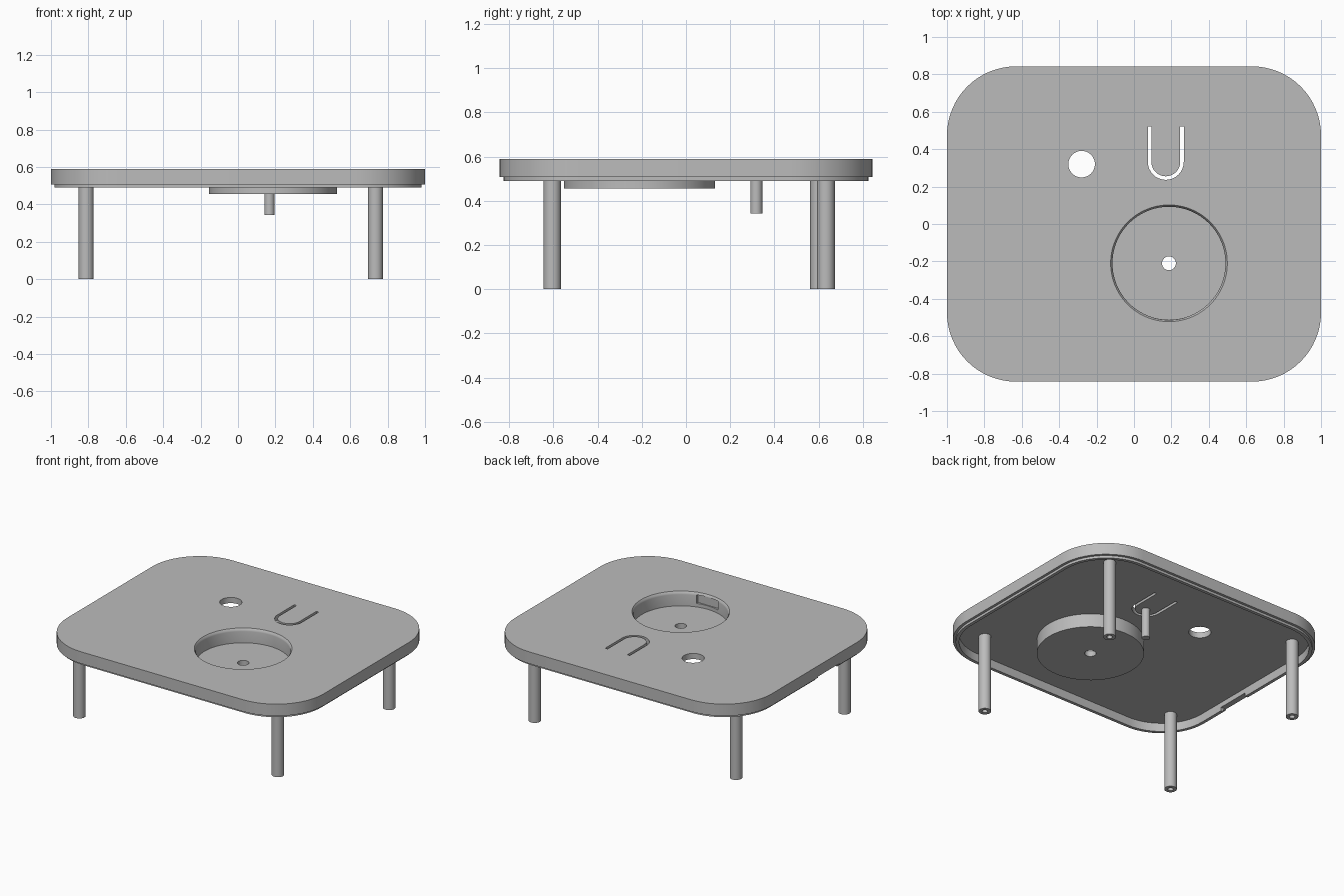
import bpy, bmesh, math
from math import cos, sin, pi

old = bpy.data.objects.get("Cube")
if old:
    bpy.data.objects.remove(old, do_unlink=True)

grey = bpy.data.materials.new("light grey plastic")
grey.use_nodes = True
shade = (0.5, 0.5, 0.5, 1)
grey.diffuse_color = shade
grey.node_tree.nodes["Principled BSDF"].inputs["Base Color"].default_value = shade


def finish(name, bm):
    bmesh.ops.recalc_face_normals(bm, faces=bm.faces)
    mesh = bpy.data.meshes.new(name)
    bm.to_mesh(mesh)
    bm.free()
    mesh.materials.append(grey)
    ob = bpy.data.objects.new(name, mesh)
    bpy.context.collection.objects.link(ob)
    return ob


def prism(name, outline, z0, z1):
    """Extrude a flat outline between two heights."""
    bm = bmesh.new()
    face = bm.faces.new([bm.verts.new((x, y, z0)) for x, y in outline])
    out = bmesh.ops.extrude_face_region(bm, geom=[face])
    for v in out["geom"]:
        if isinstance(v, bmesh.types.BMVert):
            v.co.z = z1
    return finish(name, bm)


def lathe(name, profile, x, y, sides=48):
    """Turn a radius/height profile, with both ends on the axis, about a vertical axis."""
    bm = bmesh.new()
    verts = [bm.verts.new((x + r, y, z)) for r, z in profile]
    edges = [bm.edges.new(pair) for pair in zip(verts, verts[1:])]
    bmesh.ops.spin(bm, geom=verts + edges, cent=(x, y, 0), axis=(0, 0, 1),
                   angle=2 * pi, steps=sides)
    bmesh.ops.remove_doubles(bm, verts=bm.verts, dist=0.0001)
    return finish(name, bm)


def cylinder(name, r, z0, z1, x, y, sides=48):
    return lathe(name, [(0, z0), (r, z0), (r, z1), (0, z1)], x, y, sides)


def arc(cx, cy, r, start, end, n=16):
    return [(cx + r * cos(start + (end - start) * i / n),
             cy + r * sin(start + (end - start) * i / n)) for i in range(n + 1)]


def rounded_plate(inset):
    """Outline of the body, moved inwards by inset."""
    r = 0.37
    pts = []
    for k, (sx, sy) in enumerate([(1, 1), (-1, 1), (-1, -1), (1, -1)]):
        pts += arc(sx * (1 - r), sy * (0.843 - r), r - inset, k * pi / 2, (k + 1) * pi / 2)
    return pts


def rectangle(x0, x1, y0, y1):
    return [(x0, y0), (x1, y0), (x1, y1), (x0, y1)]


def combine(target, other, operation):
    mod = target.modifiers.new(operation, "BOOLEAN")
    mod.operation = operation
    mod.solver = "EXACT"
    mod.object = other
    bpy.context.view_layer.objects.active = target
    bpy.ops.object.modifier_apply(modifier=mod.name)
    bpy.data.objects.remove(other, do_unlink=True)


def smooth(ob):
    bpy.ops.object.select_all(action="DESELECT")
    ob.select_set(True)
    bpy.context.view_layer.objects.active = ob
    bpy.ops.object.shade_smooth_by_angle(angle=math.radians(30))


top, under, skirt, rim = 0.59, 0.55, 0.507, 0.49
dish_x, dish_y = 0.187, -0.21

# Hollow lid with a stepped lip below the skirt
lid = prism("lid", rounded_plate(0), skirt, top)
combine(lid, prism("lip", rounded_plate(0.018), rim, skirt + 0.02), "UNION")
combine(lid, prism("cavity", rounded_plate(0.04), rim - 0.1, under), "DIFFERENCE")

# Notch in the lip on one side
combine(lid, prism("lip_notch", rectangle(-1.1, -0.9, -0.28, -0.04), 0.4, 0.515), "DIFFERENCE")

# Round dish sunk into the lid, with softened rim, small flat and centre hole
combine(lid, cylinder("dish_shell", 0.342, 0.455, 0.575, dish_x, dish_y, 96), "UNION")
bowl = [(0, rim), (0.302, rim), (0.302, 0.57), (0.304, 0.58), (0.312, top), (0.312, 0.7), (0, 0.7)]
combine(lid, lathe("dish_bowl", bowl, dish_x, dish_y, 96), "DIFFERENCE")
combine(lid, prism("dish_flat", rectangle(0.1, 0.27, -0.519, -0.4), 0.515, 0.575), "DIFFERENCE")
combine(lid, cylinder("dish_hole", 0.037, 0.4, 0.7, dish_x, dish_y), "DIFFERENCE")

# Round opening through the lid
combine(lid, cylinder("opening", 0.071, 0.4, 0.7, -0.28, 0.32), "DIFFERENCE")

# U-shaped slot that frees a springy button
ux, uy, end = 0.17, 0.332, 0.52
outer = [(ux - 0.096, end)] + arc(ux, uy, 0.096, pi, 2 * pi) + [(ux + 0.096, end)]
inner = [(ux + 0.077, end)] + arc(ux, uy, 0.077, 2 * pi, pi) + [(ux - 0.077, end)]
combine(lid, prism("button_slot", outer + inner, 0.5, 0.7), "DIFFERENCE")
smooth(lid)

# Pin under the button
smooth(cylinder("button_pin", 0.027, 0.342, under + 0.01, 0.168, 0.318, 32))

# Legs with a screw hole in the foot
leg_profile = [(0, 0.2), (0.018, 0.2), (0.018, 0), (0.04, 0), (0.04, under + 0.01), (0, under + 0.01)]
legs = {"front_left_leg": (0.735, -0.605), "front_right_leg": (-0.812, -0.605),
        "back_left_leg": (0.735, 0.633), "back_right_leg": (-0.812, 0.602)}
for name, (x, y) in legs.items():
    smooth(lathe(name, leg_profile, x, y, 32))
